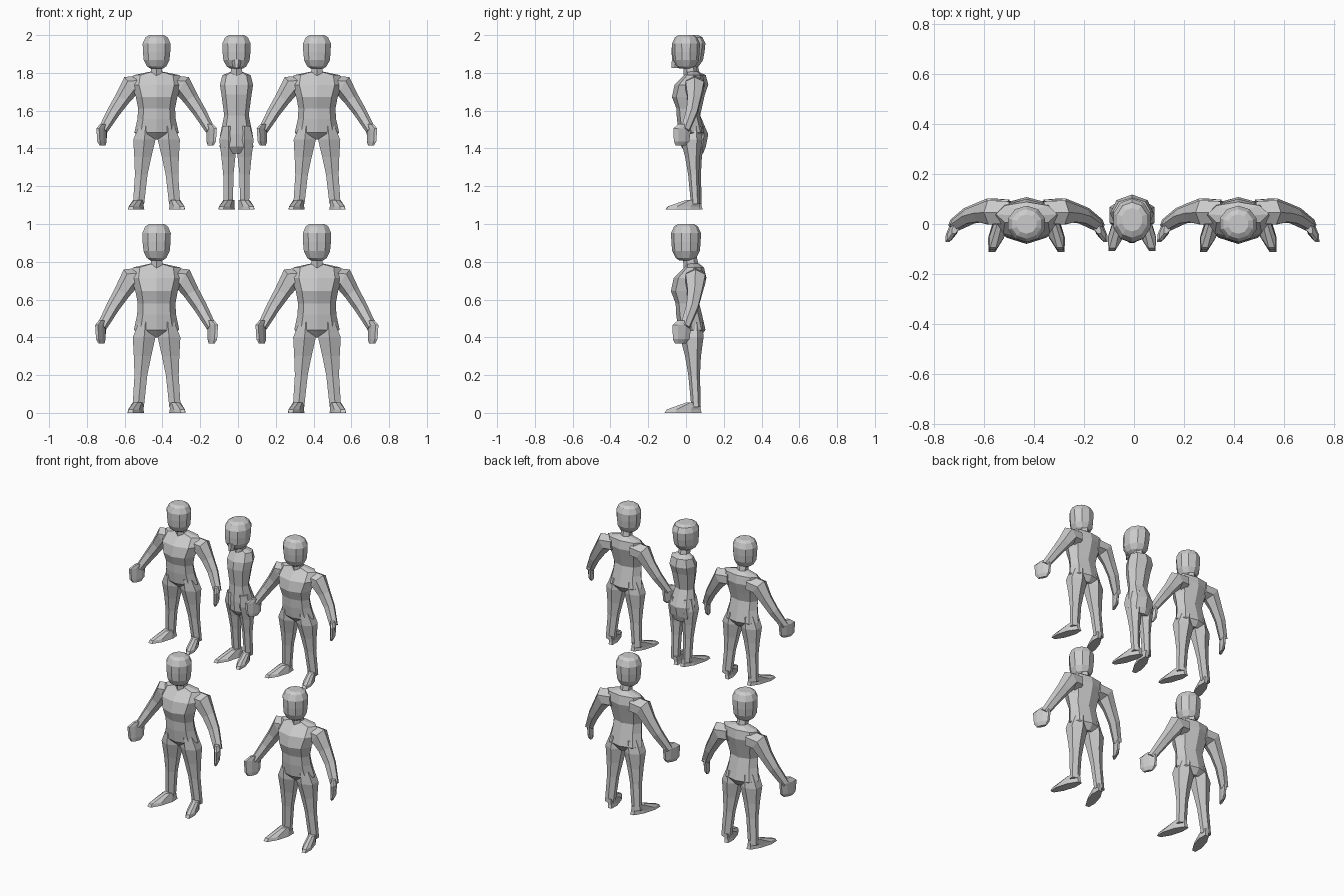
import bpy, bmesh
from math import cos, sin, pi
from mathutils import Vector

if "Cube" in bpy.data.objects:
    bpy.data.objects.remove(bpy.data.objects["Cube"])


def loft(name, rings):
    """Skin equal-length point rings and cap both ends."""
    bm = bmesh.new()
    vs = [[bm.verts.new(p) for p in ring] for ring in rings]
    n = len(vs[0])
    for a, b in zip(vs, vs[1:]):
        for i in range(n):
            j = (i + 1) % n
            bm.faces.new((a[i], a[j], b[j], b[i]))
    bm.faces.new(vs[0])
    bm.faces.new(vs[-1])
    bmesh.ops.recalc_face_normals(bm, faces=bm.faces)
    me = bpy.data.meshes.new(name)
    bm.to_mesh(me)
    bm.free()
    return me


def stack(name, sections, n=8, shear=0.0, turn=0.5):
    """Level rings: (x, y, z, half width, half depth)."""
    angles = [2 * pi * (i + turn) / n for i in range(n)]
    kx, ky = 1 / max(map(cos, angles)), 1 / max(map(sin, angles))
    return loft(name, [[(x + kx * rx * cos(a) - shear * ky * ry * sin(a), y + ky * ry * sin(a), z)
                        for a in angles] for x, y, z, rx, ry in sections])


def trunk(name, sections):
    """Torso rings with a centre ridge: (z, half width, front y, back y)."""
    return stack(name, [(0, (f + b) / 2, z, w, (b - f) / 2) for z, w, f, b in sections], 8, 0, 0)


def limb(name, path, n=6):
    """Round rings square to a path: (x, y, z, radius)."""
    pts = [Vector(p[:3]) for p in path]
    rings = []
    for i, p in enumerate(pts):
        t = (pts[min(i + 1, len(pts) - 1)] - pts[max(i - 1, 0)]).normalized()
        u = Vector((0, 1, 0)).cross(t).normalized()
        v = t.cross(u)
        rings.append([p + path[i][3] * (u * cos(2 * pi * k / n) + v * sin(2 * pi * k / n))
                      for k in range(n)])
    return loft(name, rings)


def head(name, lean=0.006, back=1.04):
    """Boxy egg with a narrower chin."""
    sections = []
    for i in range(7):
        t = -cos(pi * i / 6)
        r = .074 * (1 - .75 * t ** 4) ** .5 * (1 + .08 * t)
        sections.append((0, lean * (1 + t), .904 + .096 * t, r, r * back))
    return stack(name, sections, 10)


def legs(name, x, splay, thin=1.0):
    """Straight leg leaning outward and back towards the ankle."""
    profile = [(.48, .035, .06), (.4, .06, .062), (.3, .046, .042), (.2, .034, .031), (.03, .03, .025)]
    return stack(name, [(x - splay * z, .055 - .06 * z, z, rx * thin, ry)
                        for z, rx, ry in profile], 6)


def feet(name, x):
    """Wedge foot with toes turned outward."""
    return stack(name, [(x, -.015, 0, .032, .098), (x, -.012, .018, .029, .09),
                        (x - .012, .04, .055, .024, .038)], 8, .3)


neck = stack("neck", [(0, .03, .76, .032, .042), (0, .018, .84, .028, .036)], 6)

# Adult, one unit tall
adult = {
    "torso": trunk("torso", [
        (.40, .06, .0, .075), (.44, .12, -.04, .103), (.52, .103, -.052, .085),
        (.58, .1, -.055, .07), (.645, .112, -.08, .09), (.715, .135, -.065, .108),
        (.77, .125, -.01, .095), (.79, .035, 0, .07)]),
    "neck": neck,
    "head": head("head", 0, 1.05),
    "arms": limb("arms", [
        (.07, .05, .715, .055), (.14, .05, .71, .06), (.185, .046, .635, .043),
        (.232, .033, .56, .036), (.29, -.005, .455, .027)]),
    "hands": stack("hands", [
        (.285, -.01, .49, .014, .032), (.297, -.022, .465, .018, .05),
        (.295, -.025, .39, .017, .044), (.292, -.03, .367, .01, .028)], 8, .42),
    "legs": legs("legs", .1, .085),
    "feet": feet("feet", .11),
}

# Armless figure with a fuller back to the head and a muzzle
armless = {
    "torso": trunk("armless_torso", [
        (.32, .07, 0, .085), (.36, .089, -.03, .1), (.43, .086, -.035, .113),
        (.54, .065, -.03, .07), (.66, .08, -.045, .095), (.715, .088, -.04, .113),
        (.77, .075, -.01, .1), (.79, .03, 0, .06)]),
    "neck": neck,
    "head": head("armless_head", .006, 1.18),
    "muzzle": stack("muzzle", [(0, -.052, .81, .016, .03), (0, -.05, .86, .028, .03)]),
    "legs": legs("armless_legs", .043, 0, .8),
    "feet": feet("armless_feet", .052),
}


def place(parts, figure, loc, scale):
    """Set one figure, mirroring its paired parts."""
    for part, mesh in parts.items():
        ob = bpy.data.objects.new(f"{figure}_{part}", mesh)
        bpy.context.collection.objects.link(ob)
        ob.location, ob.scale = loc, scale
        if part in ("arms", "hands", "legs", "feet"):
            ob.modifiers.new("mirror", 'MIRROR').use_mirror_merge = False


# Lower pair, upper pair, and the armless figure between
for side, x in (("left", -.431), ("right", .418)):
    place(adult, f"lower_{side}", (x, 0, 0), (1, 1, 1))
    place(adult, f"upper_{side}", (x, 0, 1.077), (.98, .93, .923))
place(armless, "armless", (-.008, .005, 1.077), (1, 1, .923))
